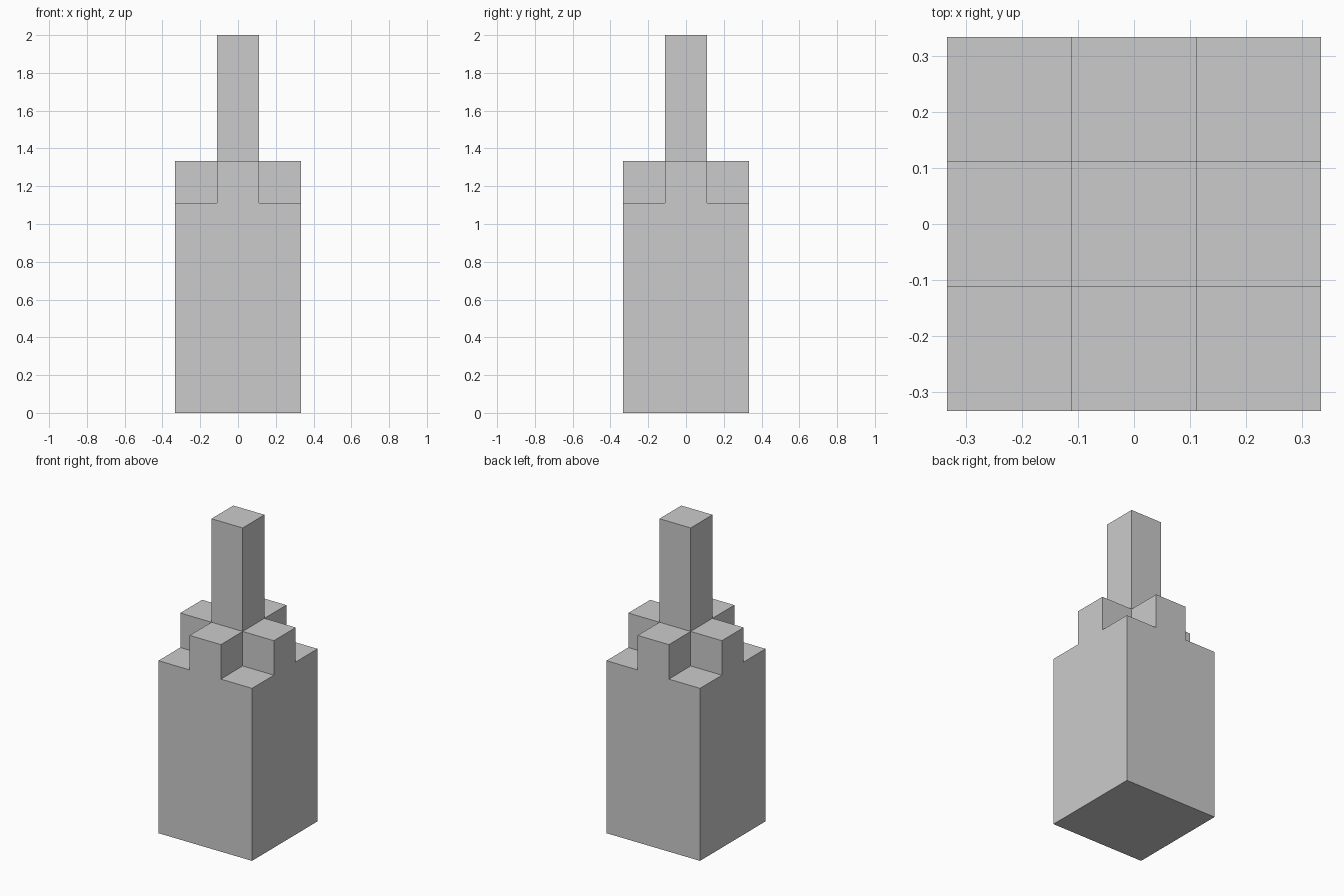
import bpy
import bmesh
from mathutils import Vector

# Remove the default cube
cube = bpy.data.objects.get("Cube")
if cube:
    bpy.data.objects.remove(cube, do_unlink=True)

UNIT = 2 / 9          # the whole tower sits on this module
HALF = UNIT / 2
BODY_HEIGHT = 5 * UNIT

# Plain grey material
grey = bpy.data.materials.new("plain grey")
grey.use_nodes = True
colour = (0.6, 0.6, 0.6, 1)
grey.diffuse_color = colour
grey.node_tree.nodes["Principled BSDF"].inputs["Base Color"].default_value = colour


def raise_faces(bm, level, height, keep):
    """Extrude the upward faces at a level whose centre passes the test."""
    faces = [f for f in bm.faces if f.normal.z > 0.9
             and abs(f.calc_center_median().z - level) < 0.01
             and keep(f.calc_center_median())]
    result = bmesh.ops.extrude_face_region(bm, geom=faces)
    verts = [g for g in result["geom"] if isinstance(g, bmesh.types.BMVert)]
    bmesh.ops.translate(bm, verts=verts, vec=(0, 0, height))
    bm.normal_update()


bm = bmesh.new()

# Square body, cut into three by three columns
bmesh.ops.create_cube(bm, size=1)
for v in bm.verts:
    v.co = Vector((v.co.x * 3 * UNIT, v.co.y * 3 * UNIT, (v.co.z + 0.5) * BODY_HEIGHT))
for axis in (Vector((1, 0, 0)), Vector((0, 1, 0))):
    for side in (-HALF, HALF):
        bmesh.ops.bisect_plane(bm, geom=bm.verts[:] + bm.edges[:] + bm.faces[:],
                               plane_co=axis * side, plane_no=axis)
bm.normal_update()

# Raised cross, leaving the four corners low
raise_faces(bm, BODY_HEIGHT, UNIT, lambda c: min(abs(c.x), abs(c.y)) < HALF)
# Tall square spire in the middle
raise_faces(bm, BODY_HEIGHT + UNIT, 3 * UNIT, lambda c: max(abs(c.x), abs(c.y)) < HALF)

# Merge flat neighbours and finish
bmesh.ops.dissolve_limit(bm, angle_limit=0.01, verts=bm.verts[:], edges=bm.edges[:])
bmesh.ops.recalc_face_normals(bm, faces=bm.faces[:])
mesh = bpy.data.meshes.new("stepped_tower")
bm.to_mesh(mesh)
bm.free()
mesh.materials.append(grey)
tower = bpy.data.objects.new("stepped_tower", mesh)
bpy.context.collection.objects.link(tower)
